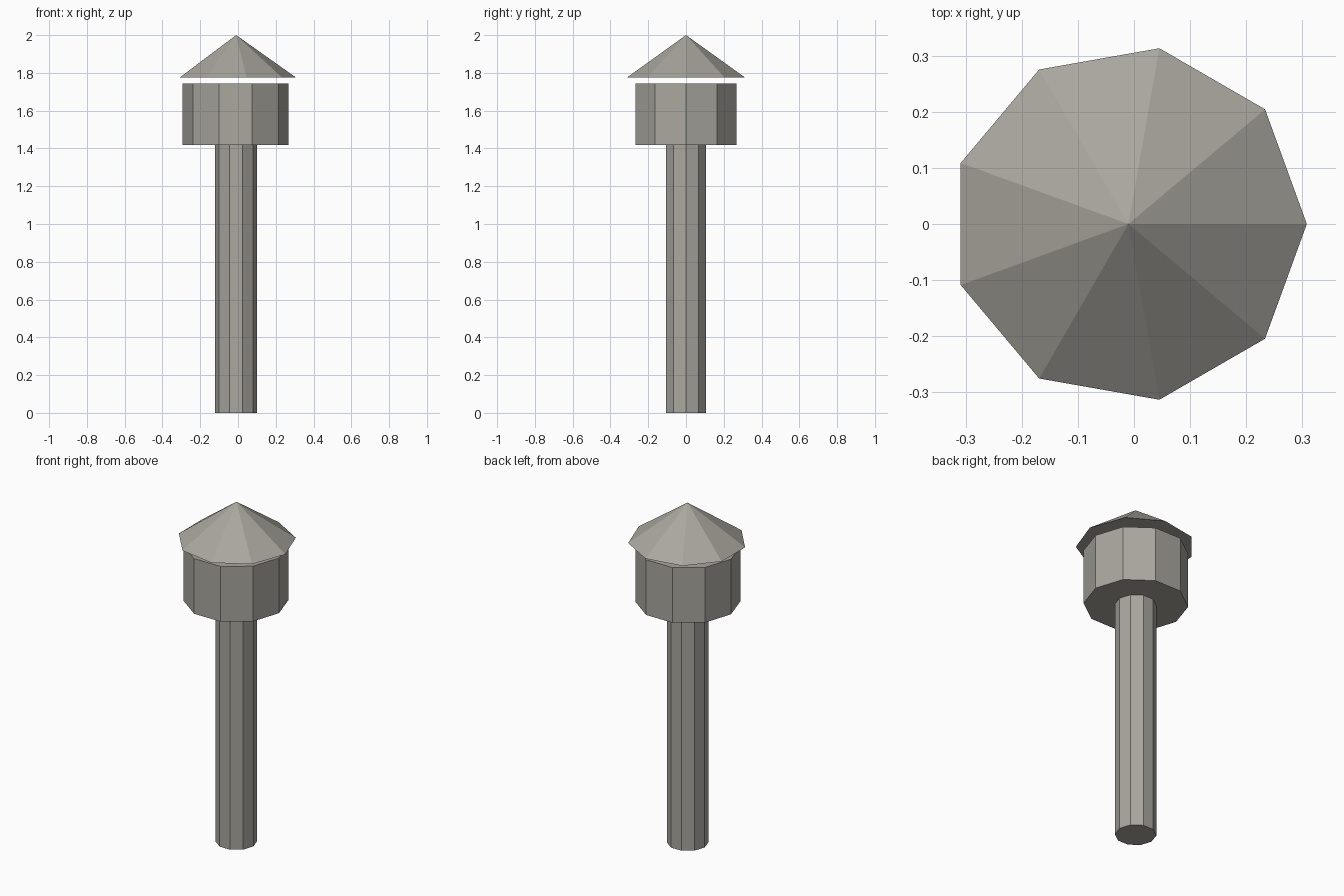
import bpy

cube = bpy.data.objects.get("Cube")
if cube:
    bpy.data.objects.remove(cube, do_unlink=True)

# One weathered stone grey for the whole lamp post
stone = bpy.data.materials.new("stone_grey")
stone.use_nodes = True
colour = (0.40, 0.385, 0.345, 1)
stone.diffuse_color = colour
stone.node_tree.nodes["Principled BSDF"].inputs["Base Color"].default_value = colour


def prism(name, sides, x, bottom, top, r_bottom, r_top):
    """Upright capped prism or cone with its first corner on +x."""
    bpy.ops.mesh.primitive_cone_add(
        vertices=sides, radius1=r_bottom, radius2=r_top, depth=top - bottom,
        location=(x, 0, (bottom + top) / 2))
    obj = bpy.context.object
    obj.name = name
    # Turn the mesh so that a corner points along +x
    for v in obj.data.vertices:
        v.co.x, v.co.y = v.co.y, -v.co.x
    obj.data.materials.append(stone)
    return obj


# Post, lamp drum and the roof floating just above it
prism("post", 10, -0.011, 0, 1.418, 0.111, 0.111)
prism("lamp_drum", 10, -0.013, 1.418, 1.743, 0.28, 0.28)
prism("roof", 9, -0.01, 1.775, 2, 0.318, 0)
